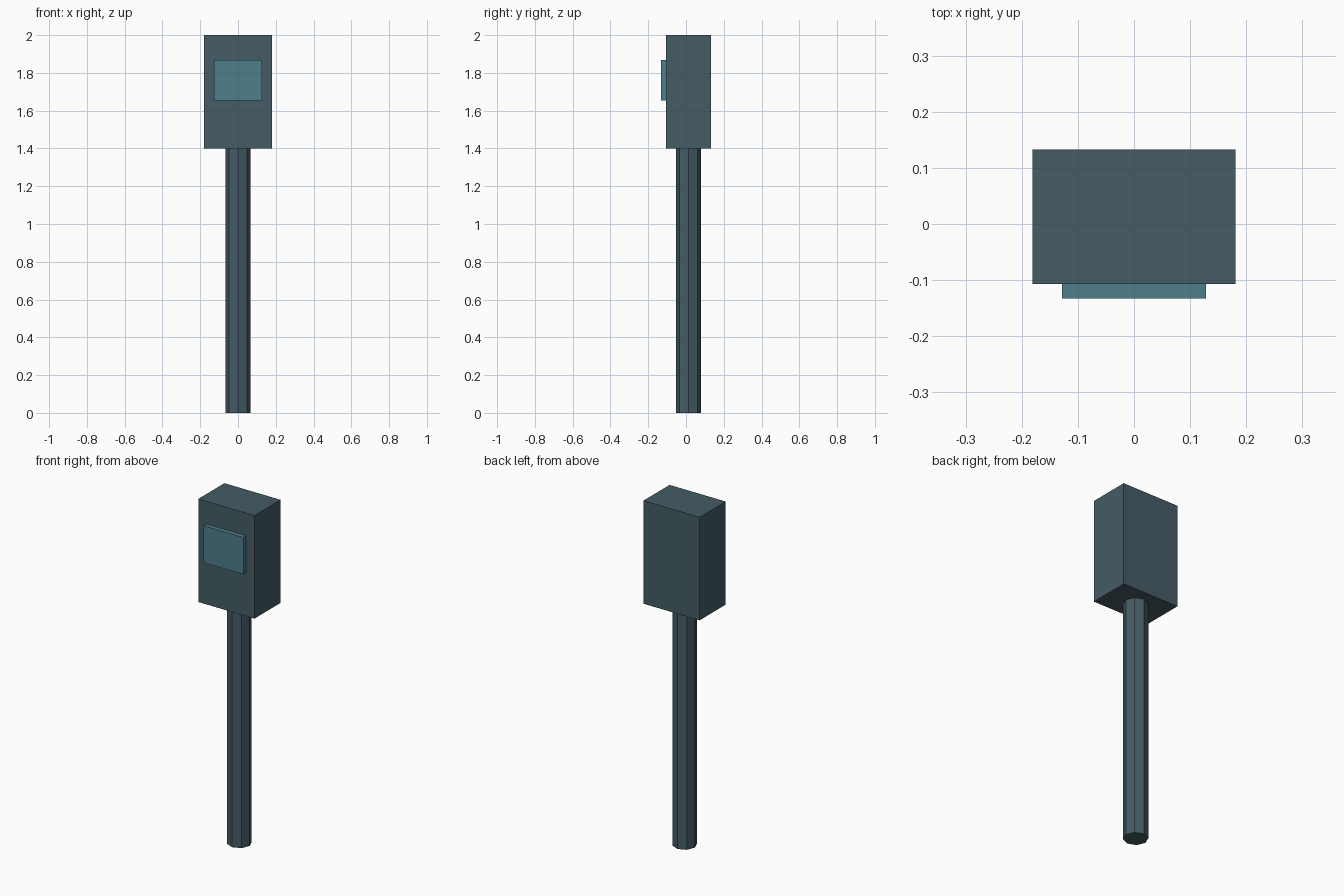
import bpy

if "Cube" in bpy.data.objects:
    bpy.data.objects.remove(bpy.data.objects["Cube"])


def material(name, rgb):
    m = bpy.data.materials.new(name)
    m.diffuse_color = (*rgb, 1.0)
    m.use_nodes = True
    m.node_tree.nodes["Principled BSDF"].inputs["Base Color"].default_value = m.diffuse_color
    return m


def box(name, lo, hi, mat):
    centre = [(a + b) / 2 for a, b in zip(lo, hi)]
    bpy.ops.mesh.primitive_cube_add(size=1, location=centre)
    ob = bpy.context.object
    ob.name = name
    ob.scale = [b - a for a, b in zip(lo, hi)]
    bpy.ops.object.transform_apply(location=False, rotation=False, scale=True)
    ob.data.materials.append(mat)
    return ob


casing_mat = material("dark_slate", (0.06, 0.107, 0.13))
screen_mat = material("teal_panel", (0.076, 0.209, 0.262))

FRONT, BACK, BASE = -0.107, 0.133, 1.4

# Octagonal post under the middle of the housing
bpy.ops.mesh.primitive_cylinder_add(
    vertices=8, radius=0.066, depth=BASE, location=(0, (FRONT + BACK) / 2, BASE / 2))
post = bpy.context.object
post.name = "post"
post.data.materials.append(casing_mat)

# Housing on top of the post
box("housing", (-0.181, FRONT, BASE), (0.181, BACK, 2.0), casing_mat)

# Display panel on the front face
box("display_panel", (-0.128, -0.133, 1.653), (0.128, FRONT, 1.868), screen_mat)
